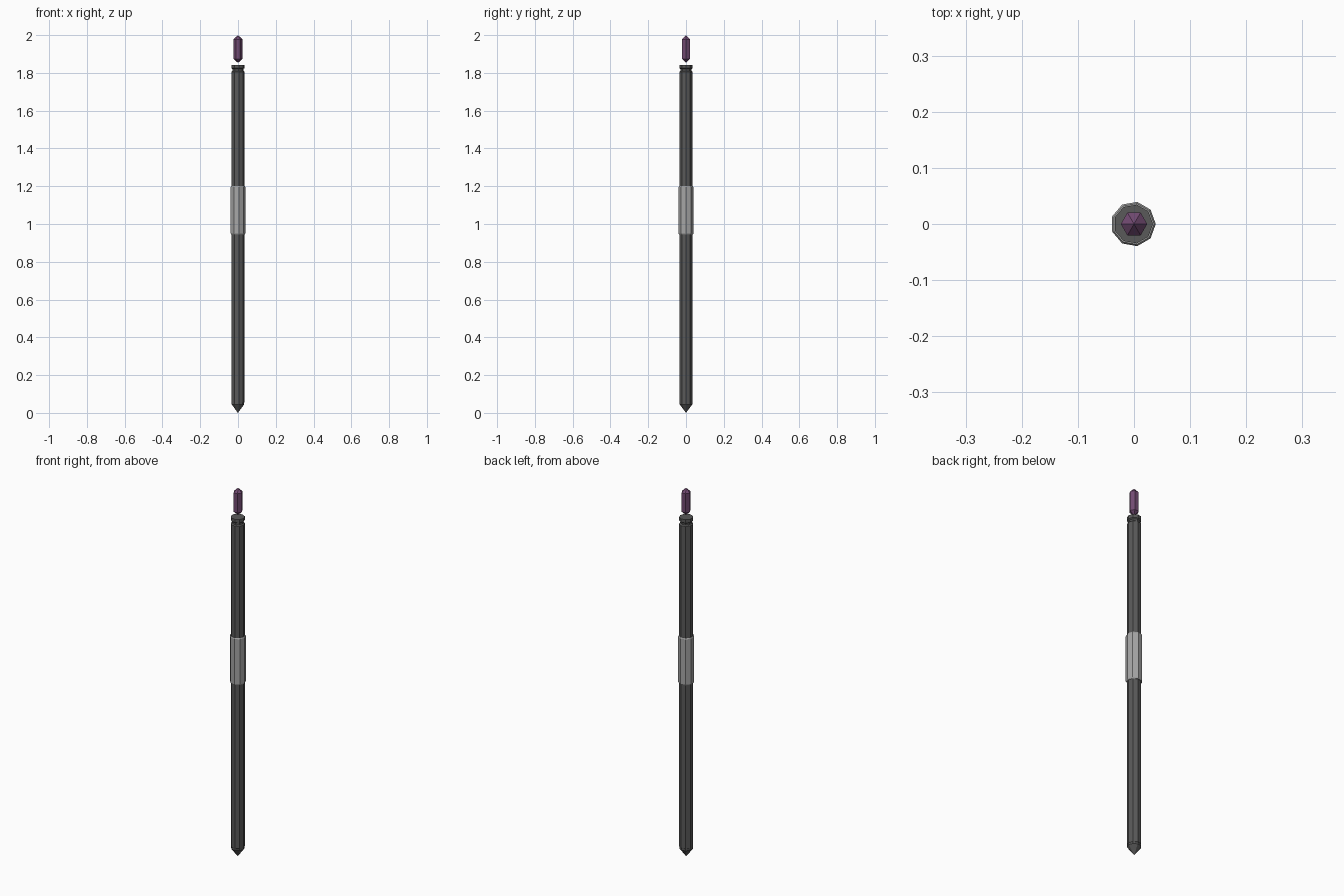
import bpy, bmesh
from math import cos, sin, tau

if "Cube" in bpy.data.objects:
    bpy.data.objects.remove(bpy.data.objects["Cube"])

CX = -0.0012  # nine-sided parts sit slightly off so the bounds are centred


def lathe(name, profile, sides, color, cx=0.0):
    """Revolve (radius, z) points around z; radius 0 makes a pointed end."""
    bm = bmesh.new()
    rings = []
    for r, z in profile:
        if r == 0:
            rings.append([bm.verts.new((cx, 0, z))])
        else:
            rings.append([bm.verts.new((cx + r * cos(tau * i / sides),
                                        r * sin(tau * i / sides), z))
                          for i in range(sides)])
    for a, b in zip(rings, rings[1:]):
        for i in range(sides):
            j = (i + 1) % sides
            if len(a) == 1:
                bm.faces.new((a[0], b[j], b[i]))
            elif len(b) == 1:
                bm.faces.new((a[i], a[j], b[0]))
            else:
                bm.faces.new((a[i], a[j], b[j], b[i]))
    for ring in (rings[0], rings[-1]):
        if len(ring) > 1:
            bm.faces.new(ring)
    bmesh.ops.recalc_face_normals(bm, faces=bm.faces[:])
    me = bpy.data.meshes.new(name)
    bm.to_mesh(me)
    bm.free()
    ob = bpy.data.objects.new(name, me)
    bpy.context.collection.objects.link(ob)
    mat = bpy.data.materials.new(name + "_color")
    mat.diffuse_color = (*color, 1)
    mat.use_nodes = True
    mat.node_tree.nodes["Principled BSDF"].inputs["Base Color"].default_value = mat.diffuse_color
    me.materials.append(mat)
    return ob


# Shaft with pointed foot and a grooved collar at the top
lathe("shaft", [(0, 0), (0.034, 0.045), (0.034, 0.055), (0.035, 0.056),
                (0.035, 1.806), (0.029, 1.811), (0.029, 1.82),
                (0.035, 1.825), (0.035, 1.843)], 9, (0.1, 0.1, 0.1), CX)

# Hand grip sleeve
lathe("grip", [(0.037, 0.945), (0.04, 0.95), (0.04, 1.195), (0.037, 1.2)],
      9, (0.38, 0.38, 0.38), CX)

# Floating hexagonal crystal
lathe("crystal", [(0, 1.853), (0.0235, 1.874), (0.0235, 1.978), (0, 2.0)],
      6, (0.17, 0.07, 0.17))
